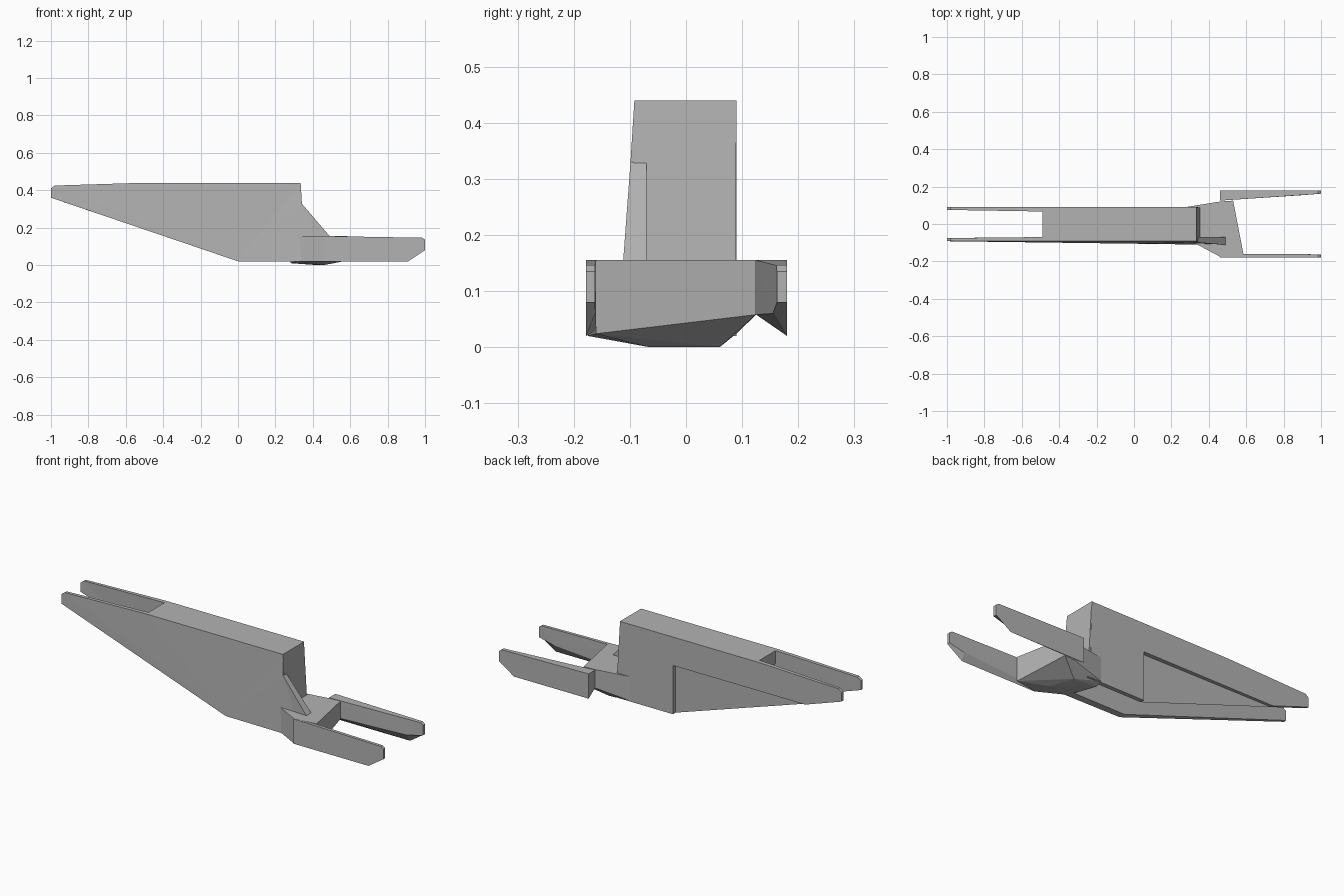
import bpy, bmesh

cube = bpy.data.objects.get("Cube")
if cube:
    bpy.data.objects.remove(cube, do_unlink=True)

# Single grey finish
grey = bpy.data.materials.new("plain_grey")
grey.use_nodes = True
color = (0.45, 0.45, 0.45, 1)
grey.diffuse_color = color
grey.node_tree.nodes["Principled BSDF"].inputs["Base Color"].default_value = color


def finish(name, bm):
    bmesh.ops.recalc_face_normals(bm, faces=bm.faces)
    mesh = bpy.data.meshes.new(name)
    bm.to_mesh(mesh)
    bm.free()
    mesh.materials.append(grey)
    obj = bpy.data.objects.new(name, mesh)
    bpy.context.collection.objects.link(obj)
    return obj


def loft(name, outer, inner):
    """Solid between two matching outlines."""
    bm = bmesh.new()
    a = [bm.verts.new(p) for p in outer]
    b = [bm.verts.new(p) for p in inner]
    caps = [bm.faces.new(a), bm.faces.new(b[::-1])]
    for i in range(len(a)):
        j = (i + 1) % len(a)
        bm.faces.new((a[i], b[i], b[j], a[j]))
    bmesh.ops.triangulate(bm, faces=caps)
    return finish(name, bm)


def hull(name, points):
    bm = bmesh.new()
    for p in points:
        bm.verts.new(p)
    result = bmesh.ops.convex_hull(bm, input=bm.verts)
    loose = [v for v in bm.verts if not v.link_faces]
    bmesh.ops.delete(bm, geom=loose, context='VERTS')
    bmesh.ops.dissolve_limit(bm, angle_limit=0.01, verts=bm.verts, edges=bm.edges)
    return finish(name, bm)


def box(name, x, y, z):
    return hull(name, [(i, j, k) for i in x for j in y for k in z])


TOP, DECK, BASE = 0.44, 0.155, 0.02
tip = [(-1, 0.36), (-1, 0.41), (-0.98, 0.425), (-0.5, TOP), (0.335, TOP)]


# Front side plate, leaning outward toward its foot, with the sloped gusset
def lean(x, z):
    drop = min(1, (TOP - z) / (TOP - DECK))
    return -0.092 - 0.02 * drop * (x + 1) / 1.5


front = tip + [(0.34, 0.33), (0.49, DECK), (0.47, BASE), (0, BASE)]
loft("front_side_plate",
     [(x, lean(x, z), z) for x, z in front],
     [(x, -0.075 + 0.005 * (x > -0.6), z) for x, z in front])

# Back side plate, with its lower corner cut away
back = tip + [(0.345, BASE), (0.015, BASE), (0.015, 0.285), (-0.78, 0.285)]
loft("back_side_plate",
     [(x, 0.09, z) for x, z in back],
     [(x, 0.075 - 0.008 * (x > -0.6), z) for x, z in back])

# Top web and end wall closing the channel
box("top_web", (-0.49, 0.335), (-0.091, 0.089), (0.37, TOP))
wall = [(-0.091, TOP), (0.089, TOP), (0.089, BASE), (-0.1, BASE)]
loft("end_wall",
     [(0.335 if z == TOP else 0.36, y, z) for y, z in wall],
     [(0.315, y, z) for y, z in wall])

# Bridge joining the fork arms, with a faceted belly
deck = [(0.28, 0.091), (0.46, 0.12), (0.53, 0.125), (0.585, -0.16),
        (0.46, -0.175), (0.38, -0.105), (0.32, -0.1)]
floor = [0.025, 0.055, 0.058, 0.024, 0.02, 0.03, BASE]
belly = [(0.46, -0.065, 0), (0.42, 0.06, 0), (0.28, 0.06, 0.01)]
hull("fork_bridge",
     [(x, y, DECK) for x, y in deck]
     + [(x, y, z) for (x, y), z in zip(deck, floor)] + belly)


# Fork arms with chamfered tips and a bevelled lower inner edge
def arm(name, outer_y, root_x, root_y, tip_y, root_floor):
    shape = [(0.46, DECK), (0.985, 0.146), (1, 0.135), (1, 0.08),
             (0.91, BASE), (0.46, BASE)]
    inner_floor = {4: 0.06, 5: root_floor}
    inner = []
    for i, (x, z) in enumerate(shape):
        t = max(0, (x - root_x) / (1 - root_x))
        y = root_y + (tip_y - root_y) * t
        inner.append((x, y, inner_floor.get(i, z)))
    loft(name, [(x, outer_y, z) for x, z in shape], inner)


arm("front_fork_arm", -0.178, 0.585, -0.16, -0.162, 0.03)
arm("back_fork_arm", 0.18, 0.53, 0.125, 0.162, 0.058)
